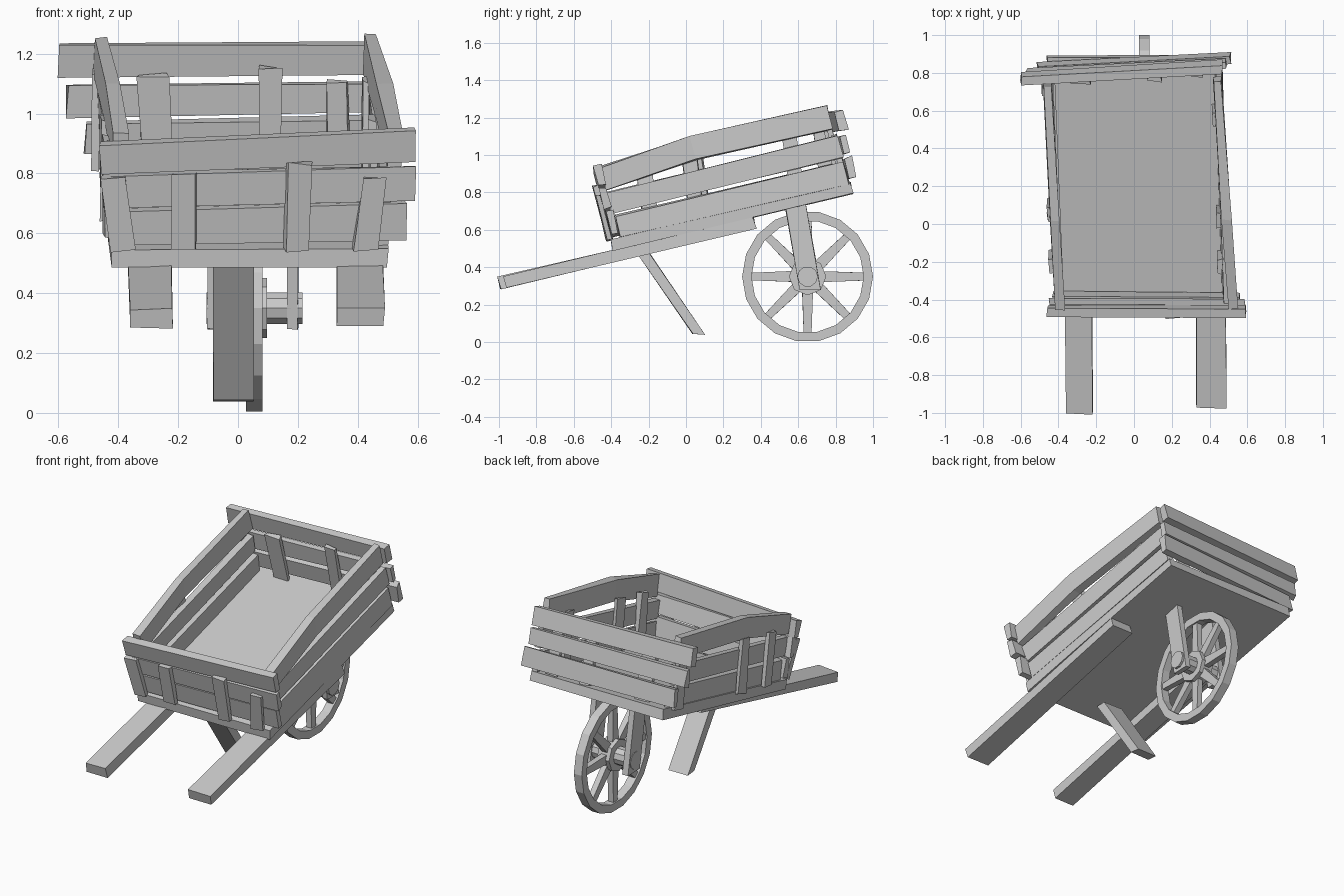
import bpy, bmesh, math, random
from mathutils import Matrix, Vector

random.seed(4)
if "Cube" in bpy.data.objects:
    bpy.data.objects.remove(bpy.data.objects["Cube"])

wood = bpy.data.materials.new("grey_wood")
wood.use_nodes = True
wood.diffuse_color = (0.6, 0.6, 0.6, 1)
wood.node_tree.nodes["Principled BSDF"].inputs["Base Color"].default_value = (0.6, 0.6, 0.6, 1)

# Tilted frame of the cart bed: x across, y along the bed, z away from its underside
BED = Matrix.Translation((0, -0.38, 0.49)) @ Matrix.Rotation(math.radians(13.4), 4, 'X')
WORLD = Matrix.Identity(4)
X, Y, Z = Vector((1, 0, 0)), Vector((0, 1, 0)), Vector((0, 0, 1))


def finish(name, bm, frame=WORLD):
    bm.transform(frame)
    bmesh.ops.recalc_face_normals(bm, faces=bm.faces)
    mesh = bpy.data.meshes.new(name)
    bm.to_mesh(mesh)
    bm.free()
    mesh.materials.append(wood)
    obj = bpy.data.objects.new(name, mesh)
    bpy.context.collection.objects.link(obj)
    return obj


def plank(name, path, width, thick, wdir, tdir, frame=BED, rough=0.006, taper=1.0):
    """Board swept along a path, with slightly uneven sawn ends."""
    bm = bmesh.new()
    rings = []
    for i, p in enumerate(path):
        w = width * (1 + (taper - 1) * i / (len(path) - 1))
        ring = []
        for a, b in ((-1, -1), (1, -1), (1, 1), (-1, 1)):
            jitter = Vector([random.uniform(-rough, rough) for _ in range(3)])
            ring.append(bm.verts.new(Vector(p) + wdir * a * w / 2 + tdir * b * thick / 2 + jitter))
        rings.append(ring)
    for r0, r1 in zip(rings, rings[1:]):
        for k in range(4):
            bm.faces.new((r0[k], r0[k - 1], r1[k - 1], r1[k]))
    bm.faces.new(rings[0])
    bm.faces.new(rings[-1])
    return finish(name, bm, frame)


def disc(name, x, radius, width, sides, hole=0):
    """Prism or ring around the wheel axis."""
    bm = bmesh.new()
    loops = []
    for r, dx in ((radius, -1), (radius, 1), (hole, 1), (hole, -1)):
        if r:
            loops.append([bm.verts.new((x + dx * width / 2,
                                        AXLE.y + r * math.cos(math.tau * i / sides),
                                        AXLE.z + r * math.sin(math.tau * i / sides)))
                          for i in range(sides)])
    pairs = list(zip(loops, loops[1:] + loops[:1])) if hole else [loops]
    for a, b in pairs:
        for i in range(sides):
            bm.faces.new((a[i - 1], a[i], b[i], b[i - 1]))
    if not hole:
        bm.faces.new(loops[0])
        bm.faces.new(loops[1])
    return finish(name, bm)


# Bed floor, slightly skewed towards the back
plank("floor", [(0.04, -0.01, 0.03), (0.0, 1.31, 0.03)], 0.92, 0.06, X, Z, rough=0.004)

# Handles under the bed
plank("right_handle", [(-0.292, -0.64, -0.027), (-0.3, 0.76, -0.027)], 0.145, 0.062, X, Z)
plank("left_handle", [(0.41, -0.61, -0.027), (0.405, 0.76, -0.027)], 0.15, 0.062, X, Z)

# Side walls: two straight boards and a bent top rail each
plank("left_lower_board", [(0.487, 0.04, 0.12), (0.445, 1.3, 0.12)], 0.12, 0.035, Z, X)
plank("left_middle_board", [(0.495, 0.03, 0.255), (0.45, 1.3, 0.26)], 0.115, 0.035, Z, X)
plank("left_top_rail", [(0.525, 0.03, 0.39), (0.49, 0.53, 0.435), (0.44, 1.28, 0.425)],
      0.125, 0.045, Z, X)
plank("right_lower_board", [(-0.395, 0.04, 0.12), (-0.44, 1.25, 0.12)], 0.12, 0.035, Z, X)
plank("right_middle_board", [(-0.4, 0.03, 0.255), (-0.45, 1.25, 0.26)], 0.115, 0.035, Z, X)
plank("right_top_rail", [(-0.39, 0.03, 0.39), (-0.42, 0.53, 0.435), (-0.46, 1.26, 0.425)],
      0.125, 0.045, Z, X)

# Front wall boards, stacked from the bed up
plank("front_lower_board", [(-0.43, 0.02, 0.13), (0.56, 0.02, 0.15)], 0.12, 0.035, Z, Y)
plank("front_middle_board", [(-0.45, 0.015, 0.255), (0.59, 0.015, 0.285)], 0.115, 0.035, Z, Y)
plank("front_top_board", [(-0.46, 0.005, 0.365), (0.59, 0.015, 0.41)], 0.105, 0.045, Z, Y)

# Back wall boards, running past the corners
plank("back_lower_board", [(-0.51, 1.275, 0.135), (0.51, 1.325, 0.14)], 0.11, 0.04, Z, Y)
plank("back_middle_board", [(-0.57, 1.275, 0.265), (0.49, 1.33, 0.265)], 0.105, 0.04, Z, Y)
plank("back_top_board", [(-0.6, 1.275, 0.4), (0.465, 1.34, 0.395)], 0.11, 0.045, Z, Y)

# Upright slats nailed outside the front: foot x, head x, head height
for i, (foot, head, top) in enumerate([(-0.385, -0.42, 0.31), (-0.18, -0.18, 0.32),
                                       (0.195, 0.205, 0.36), (0.425, 0.455, 0.31)]):
    plank(f"front_slat_{i + 1}", [(foot, -0.015, 0.06), (head, -0.02, top)], 0.078, 0.03, X, Y)

# Upright slats inside the back
for i, (foot, head, top) in enumerate([(-0.27, -0.285, 0.36), (0.11, 0.11, 0.38),
                                       (0.335, 0.33, 0.33)]):
    s = 1.265 + 0.05 * head
    plank(f"back_slat_{i + 1}", [(foot, s, 0.06), (head, s, top)],
          0.1 if i == 0 else 0.072, 0.025, X, Y)

# Upright slats on the sides: inside the left wall, outside the right wall
for i, s in enumerate((0.22, 0.47, 1.02)):
    x = 0.465 - 0.035 * s
    plank(f"left_slat_{i + 1}", [(x, s, 0.06), (x, s + 0.03, 0.39)], 0.08, 0.025, Y, X)
for i, s in enumerate((0.22, 0.5, 1.19)):
    x = -0.428 - 0.038 * s
    plank(f"right_slat_{i + 1}", [(x, s, 0.05), (x, s + 0.03, 0.38)], 0.08, 0.025, Y, X)

# Slanted prop leg
plank("prop_leg", [(-0.015, -0.245, 0.5), (-0.015, 0.07, 0.04)], 0.135, 0.068, X, Y, WORLD, 0.004)

# Wheel: rim, hub, axle and eight spokes
AXLE = Vector((0.055, 0.65, 0.35))
disc("wheel_rim", AXLE.x, 0.35, 0.055, 18, hole=0.3)
disc("wheel_hub", AXLE.x, 0.1, 0.085, 8, hole=0.045)
disc("axle", AXLE.x, 0.055, 0.32, 10)
for i in range(8):
    angle = math.tau * i / 8
    out = Vector((0, math.cos(angle), math.sin(angle)))
    side = Vector((0, -math.sin(angle), math.cos(angle)))
    plank(f"spoke_{i + 1}", [AXLE + out * 0.08, AXLE + out * 0.31], 0.058, 0.036,
          side, X, WORLD, 0.001, taper=0.7)

# Fork arms from the bed down to the axle
for name, x in (("left_fork", 0.183), ("right_fork", -0.083)):
    plank(name, [(x, 0.585, 0.735), (x, 0.665, 0.28)], 0.115, 0.036, Y, X, WORLD, 0.003)
